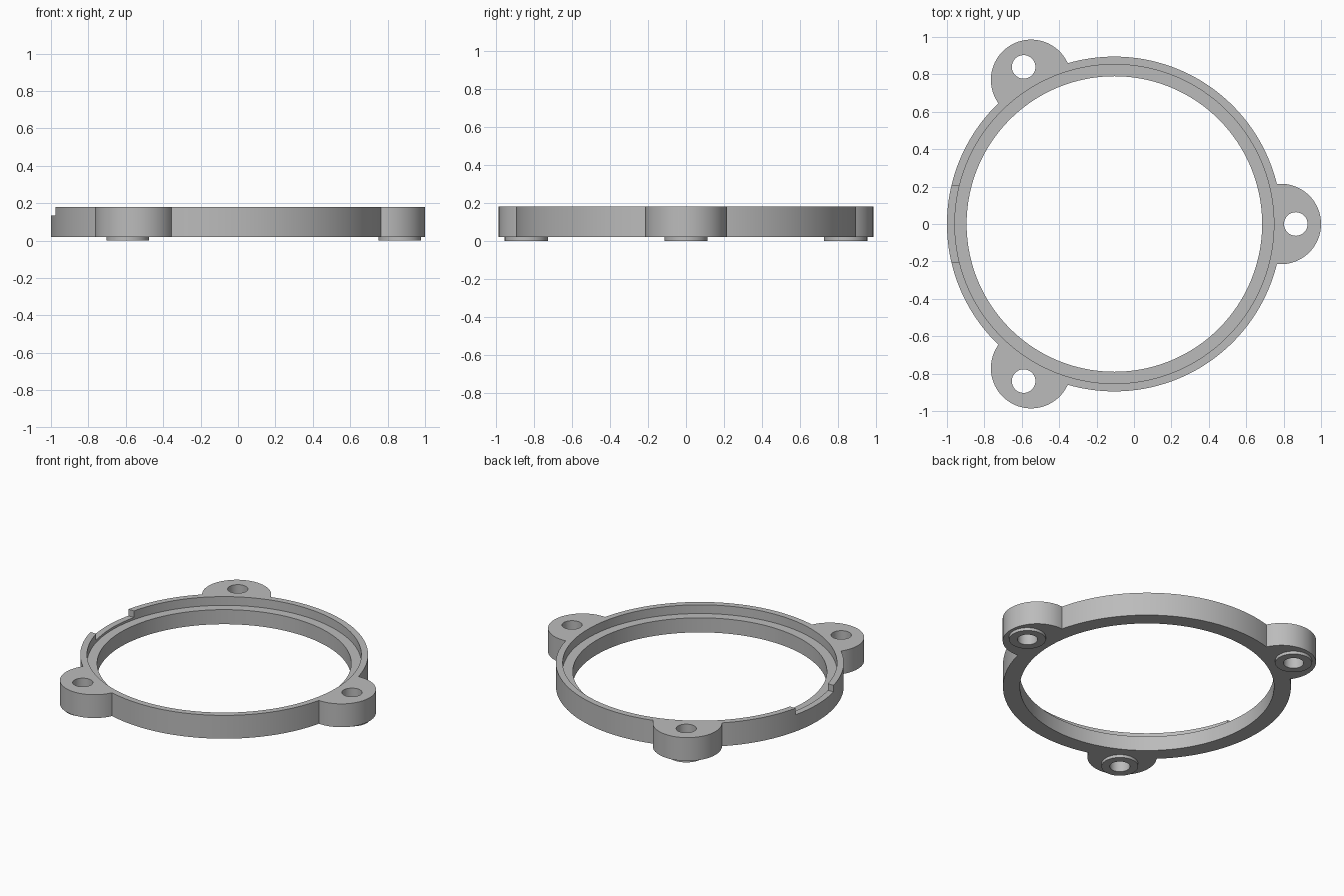
import bpy
from math import cos, sin, radians

cube = bpy.data.objects.get("Cube")
if cube:
    bpy.data.objects.remove(cube, do_unlink=True)

CX = -0.105                      # ring axis
BASE, LEDGE, NOTCH, TOP = 0.02, 0.12, 0.135, 0.18
OUTER, SEAT, BORE = 0.895, 0.853, 0.79

grey = bpy.data.materials.new("plain grey")
grey.use_nodes = True
grey.diffuse_color = (0.5, 0.5, 0.5, 1)
grey.node_tree.nodes["Principled BSDF"].inputs["Base Color"].default_value = grey.diffuse_color


def cylinder(name, radius, z0, z1, dist=0, angle=0, sides=96):
    """Upright cylinder at a polar position about the ring axis."""
    a = radians(angle)
    bpy.ops.mesh.primitive_cylinder_add(
        vertices=sides, radius=radius, depth=z1 - z0,
        location=(CX + dist * cos(a), dist * sin(a), (z0 + z1) / 2))
    obj = bpy.context.object
    obj.name = name
    obj.data.materials.append(grey)
    return obj


def combine(target, tool, operation):
    """Apply a boolean and discard the tool."""
    mod = target.modifiers.new(operation.title(), "BOOLEAN")
    mod.operation, mod.object, mod.solver = operation, tool, "EXACT"
    bpy.context.view_layer.objects.active = target
    bpy.ops.object.modifier_apply(modifier=mod.name)
    bpy.data.objects.remove(tool, do_unlink=True)


# Ring body with three rounded ears, each with a low boss underneath
ring = cylinder("mounting_ring", OUTER, BASE, TOP, sides=180)
for angle in (0, 120, 240):
    combine(ring, cylinder("ear", 0.215, BASE, TOP, 0.89, angle), "UNION")
    combine(ring, cylinder("boss", 0.114, 0, 0.1, 0.97, angle, 64), "UNION")

# Central opening and the stepped seat above it
combine(ring, cylinder("bore_cutter", BORE, -0.1, 0.3, sides=180), "DIFFERENCE")
combine(ring, cylinder("seat_cutter", SEAT, LEDGE, 0.3, sides=180), "DIFFERENCE")

# Screw holes
for angle in (0, 120, 240):
    combine(ring, cylinder("hole_cutter", 0.063, -0.1, 0.3, 0.97, angle, 48), "DIFFERENCE")

# Notch in the rim
bpy.ops.mesh.primitive_cube_add(size=1, location=(-1, 0, NOTCH + 0.1))
notch = bpy.context.object
notch.scale = (0.3, 0.41, 0.2)
notch.data.materials.append(grey)
combine(ring, notch, "DIFFERENCE")

# Smooth curved walls, crisp edges
bpy.ops.object.select_all(action="DESELECT")
ring.select_set(True)
bpy.context.view_layer.objects.active = ring
bpy.ops.object.shade_smooth_by_angle(angle=radians(30))
